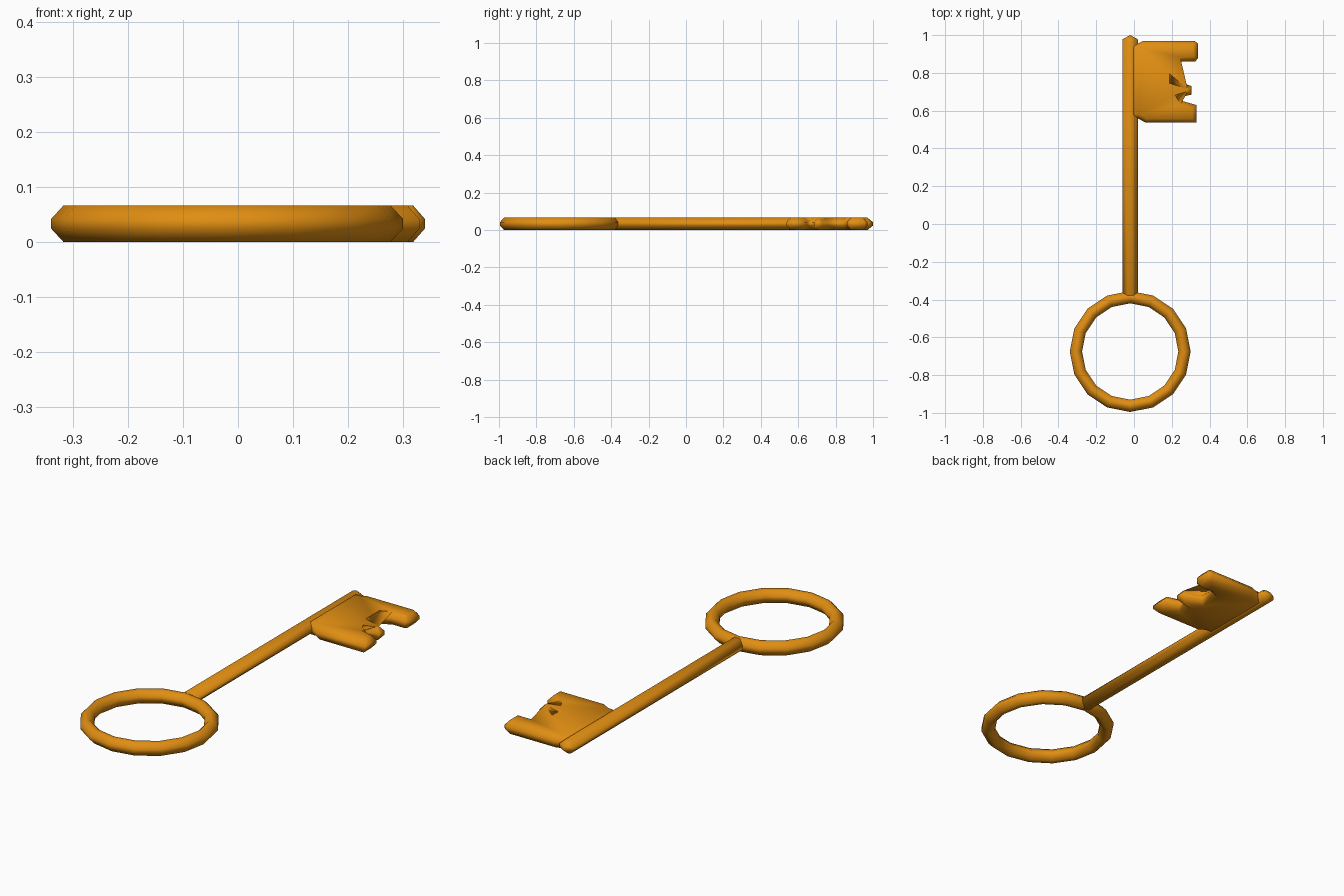
import bpy, bmesh, math
from mathutils import Vector

if "Cube" in bpy.data.objects:
    bpy.data.objects.remove(bpy.data.objects["Cube"])

H = 0.066               # overall thickness
Z_LOW, Z_HIGH = 0.024, 0.042

gold = bpy.data.materials.new("warm gold")
gold.diffuse_color = (0.75, 0.27, 0.006, 1)
gold.use_nodes = True
gold.node_tree.nodes["Principled BSDF"].inputs["Base Color"].default_value = gold.diffuse_color


def finish(name, bm):
    bmesh.ops.recalc_face_normals(bm, faces=bm.faces[:])
    for f in bm.faces:
        f.smooth = True
    me = bpy.data.meshes.new(name)
    bm.to_mesh(me)
    bm.free()
    me.materials.append(gold)
    ob = bpy.data.objects.new(name, me)
    bpy.context.collection.objects.link(ob)
    return ob


def inset(points, d):
    """Move every corner of a counter-clockwise outline inwards."""
    out = []
    for i, p in enumerate(points):
        a = (p - points[i - 1]).normalized()
        b = (points[(i + 1) % len(points)] - p).normalized()
        na, nb = Vector((-a.y, a.x)), Vector((-b.y, b.x))
        n = (na + nb).normalized()
        out.append(p + n * d / max(n.dot(na), 0.7))
    return out


def chamfered_plate(name, outline, d):
    pts = [Vector(p) for p in outline]
    small = inset(pts, d)
    bm = bmesh.new()
    rows = [[bm.verts.new((p.x, p.y, z)) for p in ring]
            for ring, z in ((small, 0), (pts, Z_LOW), (pts, Z_HIGH), (small, H))]
    n = len(pts)
    for lo, hi in zip(rows, rows[1:]):
        for i in range(n):
            j = (i + 1) % n
            bm.faces.new((lo[i], lo[j], hi[j], hi[i]))
    caps = [bm.faces.new(rows[0][::-1]), bm.faces.new(rows[-1])]
    bmesh.ops.triangulate(bm, faces=caps)
    return finish(name, bm)


# Ring handle: chamfered section swept in 16 steps
section = [(0.32, Z_LOW), (0.32, Z_HIGH), (0.298, H), (0.277, H),
           (0.255, Z_HIGH), (0.255, Z_LOW), (0.277, 0), (0.298, 0)]
bm = bmesh.new()
loops = []
for i in range(16):
    a = math.tau * i / 16
    loops.append([bm.verts.new((-0.02 + r * math.cos(a), -0.675 + r * math.sin(a), z))
                  for r, z in section])
for i in range(16):
    p, q = loops[i], loops[(i + 1) % 16]
    for k in range(8):
        m = (k + 1) % 8
        bm.faces.new((p[k], q[k], q[m], p[m]))
finish("ring_handle", bm)

# Shaft with a pointed tip
chamfered_plate("shaft", [(-0.06, -0.42), (0.02, -0.42), (0.02, 0.978),
                          (-0.02, 1.0), (-0.06, 0.978)], 0.026)

# Toothed bit
bit = [(-0.02, 0.955), (0.02, 0.955), (0.05, 0.97), (0.32, 0.97), (0.34, 0.955),
       (0.34, 0.88), (0.325, 0.86), (0.25, 0.86), (0.21, 0.84), (0.21, 0.76),
       (0.305, 0.73), (0.305, 0.685), (0.245, 0.672), (0.26, 0.65),
       (0.33, 0.63), (0.33, 0.537), (0.06, 0.537), (0.02, 0.56), (-0.02, 0.56)]
chamfered_plate("toothed_bit", bit[::-1], 0.021)
